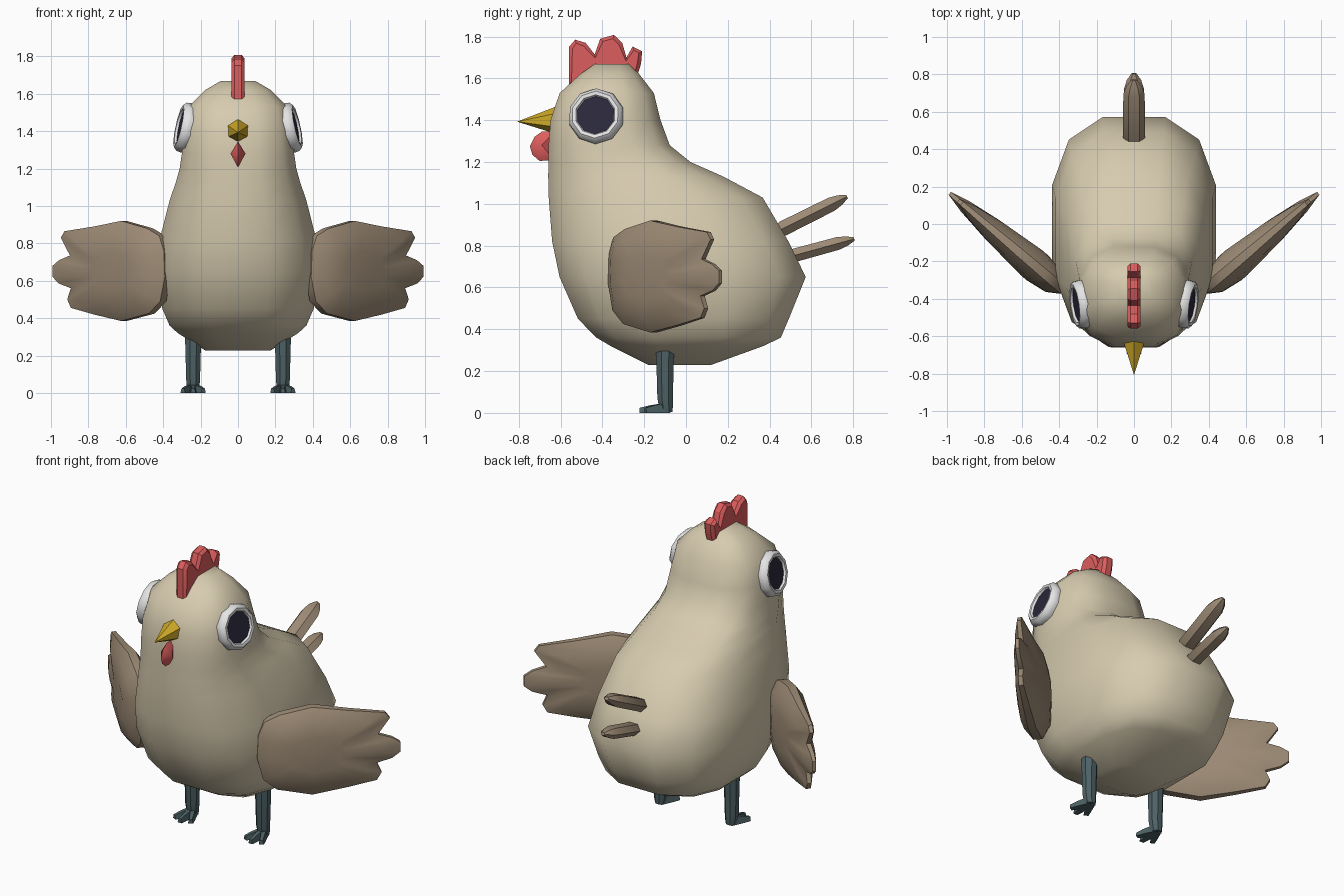
import bpy, bmesh, math
from mathutils import Vector, Matrix

if "Cube" in bpy.data.objects:
    bpy.data.objects.remove(bpy.data.objects["Cube"])


def material(name, rgb):
    m = bpy.data.materials.new(name)
    m.diffuse_color = (*rgb, 1)
    m.use_nodes = True
    m.node_tree.nodes["Principled BSDF"].inputs["Base Color"].default_value = m.diffuse_color
    return m


CREAM = material("cream", (0.68, 0.60, 0.43))
BROWN = material("brown", (0.34, 0.26, 0.18))
RED = material("red", (0.72, 0.11, 0.11))
YELLOW = material("yellow", (0.62, 0.40, 0.02))
WHITE = material("white", (0.78, 0.78, 0.78))
NAVY = material("dark_navy", (0.025, 0.022, 0.045))
SLATE = material("slate", (0.075, 0.12, 0.13))


def finish(name, bm, mats, angle=50, mirror=False):
    bmesh.ops.recalc_face_normals(bm, faces=bm.faces[:])
    me = bpy.data.meshes.new(name)
    bm.to_mesh(me)
    bm.free()
    for m in mats:
        me.materials.append(m)
    ob = bpy.data.objects.new(name, me)
    bpy.context.collection.objects.link(ob)
    bpy.ops.object.select_all(action='DESELECT')
    ob.select_set(True)
    bpy.context.view_layer.objects.active = ob
    bpy.ops.object.shade_smooth_by_angle(angle=math.radians(angle))
    if mirror:
        ob.modifiers.new("Mirror", 'MIRROR').use_mirror_merge = False
    return ob


def loft(bm, rings):
    """Skin equal-length rings of points and cap both ends; returns the last cap."""
    vs = [[bm.verts.new(p) for p in r] for r in rings]
    n = len(vs[0])
    for a, b in zip(vs, vs[1:]):
        for i in range(n):
            j = (i + 1) % n
            bm.faces.new((a[i], a[j], b[j], b[i]))
    bm.faces.new(vs[0])
    return bm.faces.new(vs[-1])


def circle(n, rx, ry, z, phase=0.0):
    return [Vector((rx * math.cos(phase + i * math.tau / n),
                    ry * math.sin(phase + i * math.tau / n), z)) for i in range(n)]


def squircle(z, front, back, hw, n=12, power=0.74):
    pts = []
    for i in range(n):
        a = (i + 0.5) * math.tau / n
        c, s = math.cos(a), math.sin(a)
        pts.append((hw * math.copysign(abs(c) ** power, c),
                    (front + back) / 2 + (back - front) / 2 * math.copysign(abs(s) ** power, s), z))
    return pts


# Body and head: height, front, back, half width
bm = bmesh.new()
loft(bm, [squircle(*r) for r in (
    (0.228, -0.18, 0.12, 0.18), (0.32, -0.37, 0.38, 0.33), (0.36, -0.44, 0.465, 0.375),
    (0.45, -0.53, 0.505, 0.415), (0.65, -0.62, 0.588, 0.45), (0.82, -0.655, 0.505, 0.43),
    (1.03, -0.67, 0.38, 0.375), (1.13, -0.67, 0.19, 0.34), (1.20, -0.667, 0.03, 0.32),
    (1.28, -0.665, -0.07, 0.308), (1.40, -0.655, -0.115, 0.298), (1.53, -0.61, -0.148, 0.27),
    (1.62, -0.51, -0.22, 0.18), (1.668, -0.44, -0.27, 0.095))])
finish("body", bm, [CREAM], 60)

# Eyes: rounded white rim with a flat dark pupil
bm = bmesh.new()
cap = loft(bm, [circle(10, r, r, h, math.pi / 10) for r, h in (
    (0.12, -0.06), (0.135, -0.01), (0.132, 0.015), (0.115, 0.032), (0.098, 0.03), (0.092, 0.018))])
cap.material_index = 1
out = Vector((1, -0.14, 0.22)).normalized()
rot = out.to_track_quat('Z', 'Y').to_matrix().to_4x4()
bm.transform(Matrix.Translation((0.287, -0.43, 1.42)) @ rot)
finish("eyes", bm, [WHITE, NAVY], 40, mirror=True)

# Beak: six-sided cone pointing forward
bm = bmesh.new()
base = [bm.verts.new((0.068 * math.cos(a), -0.62, 1.40 + 0.066 * math.sin(a)))
        for a in (math.radians(30 + 60 * i) for i in range(6))]
tip = bm.verts.new((0, -0.808, 1.393))
for i in range(6):
    bm.faces.new((base[i], base[(i + 1) % 6], tip))
bm.faces.new(base)
finish("beak", bm, [YELLOW], 30)

# Wattle: flat outline swelling to a ridge on both sides
bm = bmesh.new()
rim = [bm.verts.new((0, y, z)) for y, z in (
    (-0.63, 1.345), (-0.69, 1.345), (-0.725, 1.32), (-0.747, 1.275),
    (-0.735, 1.235), (-0.70, 1.205), (-0.63, 1.21))]
for x in (-0.04, 0.04):
    hub = bm.verts.new((x, -0.69, 1.28))
    for i in range(len(rim)):
        bm.faces.new((rim[i], rim[(i + 1) % len(rim)], hub))
finish("wattle", bm, [RED], 30)

# Comb: three-lobed plate with chamfered edges
bm = bmesh.new()
outline = [(-0.56, 1.57), (-0.56, 1.75), (-0.53, 1.785), (-0.48, 1.77), (-0.437, 1.715),
           (-0.41, 1.79), (-0.345, 1.808), (-0.305, 1.77), (-0.285, 1.70), (-0.255, 1.752),
           (-0.21, 1.73), (-0.215, 1.67), (-0.24, 1.59)]
sides = [[bm.verts.new((x, y, z)) for y, z in outline] for x in (-0.018, 0.018)]
for i in range(len(outline)):
    j = (i + 1) % len(outline)
    bm.faces.new((sides[0][i], sides[0][j], sides[1][j], sides[1][i]))
caps = [bm.faces.new(s) for s in sides]
bmesh.ops.recalc_face_normals(bm, faces=bm.faces[:])
bmesh.ops.inset_individual(bm, faces=caps, thickness=0.018, depth=0.017)
finish("comb", bm, [RED], 30)

# Wings: feathered outline (x, z) swelling to a lens, swept backwards
outline = [(0.375, 0.62), (0.38, 0.76), (0.405, 0.84), (0.47, 0.88), (0.61, 0.92), (0.76, 0.89),
           (0.92, 0.865), (0.94, 0.83), (0.89, 0.735), (0.95, 0.71), (0.985, 0.68),
           (0.985, 0.62), (0.95, 0.585), (0.885, 0.56), (0.905, 0.50), (0.885, 0.455),
           (0.76, 0.42), (0.61, 0.385), (0.46, 0.425), (0.40, 0.49)]


def wing_ring(scale, thick):
    ring = []
    for x, z in outline:
        x, z = 0.61 + (x - 0.61) * scale, 0.65 + (z - 0.65) * scale
        t = thick * (1 - 0.6 * max(0, (x - 0.55) / 0.43))
        ring.append((x + 0.65 * t, -0.35 + 0.85 * (x - 0.38) - 0.76 * t, z))
    return ring


bm = bmesh.new()
loft(bm, [wing_ring(*r) for r in ((0.4, -0.088), (0.78, -0.07), (1, -0.025),
                                  (1, 0.025), (0.78, 0.07), (0.4, 0.088))])
finish("wings", bm, [BROWN], 45, mirror=True)

# Tail feathers: six-sided blades with pointed tips
def tail_feather(name, start, end, half_w, half_t):
    a, b = Vector((0, *start)), Vector((0, *end))
    axis = (b - a).normalized()
    up = Vector((1, 0, 0)).cross(axis)
    rings = []
    for f, w in ((0, 0.6), (0.1, 1), (0.78, 0.95), (0.9, 0.7), (1, 0.25)):
        c = a.lerp(b, f)
        rings.append([c + Vector((half_w * w * p.x, 0, 0)) + up * half_t * w * p.y
                      for p in circle(6, 1, 1.1, 0)])
    bm = bmesh.new()
    loft(bm, rings)
    finish(name, bm, [BROWN], 40)


tail_feather("upper_tail_feather", (0.43, 0.865), (0.77, 1.035), 0.06, 0.038)
tail_feather("lower_tail_feather", (0.45, 0.735), (0.805, 0.832), 0.055, 0.034)

# Legs: tapered shank, ankle and three toes
bm = bmesh.new()
loft(bm, [[p + Vector((0.24, y, 0)) for p in circle(8, r, r, z, math.pi / 8)]
          for z, r, y in ((0.005, 0.03, -0.093), (0.03, 0.036, -0.096),
                          (0.07, 0.04, -0.1), (0.31, 0.047, -0.1))])
for dx, y in ((-0.055, -0.195), (0, -0.222), (0.055, -0.195)):
    a, b = Vector((0.24, -0.085, 0)), Vector((0.24 + dx, y, 0))
    side = (b - a).normalized().cross(Vector((0, 0, 1)))
    loft(bm, [[c - side * w, c + side * w, c + side * w * 0.6 + Vector((0, 0, h)),
               c - side * w * 0.6 + Vector((0, 0, h))]
              for c, w, h in ((a, 0.022, 0.05), (a.lerp(b, 0.65), 0.018, 0.036), (b, 0.014, 0.024))])
finish("legs", bm, [SLATE], 40, mirror=True)
